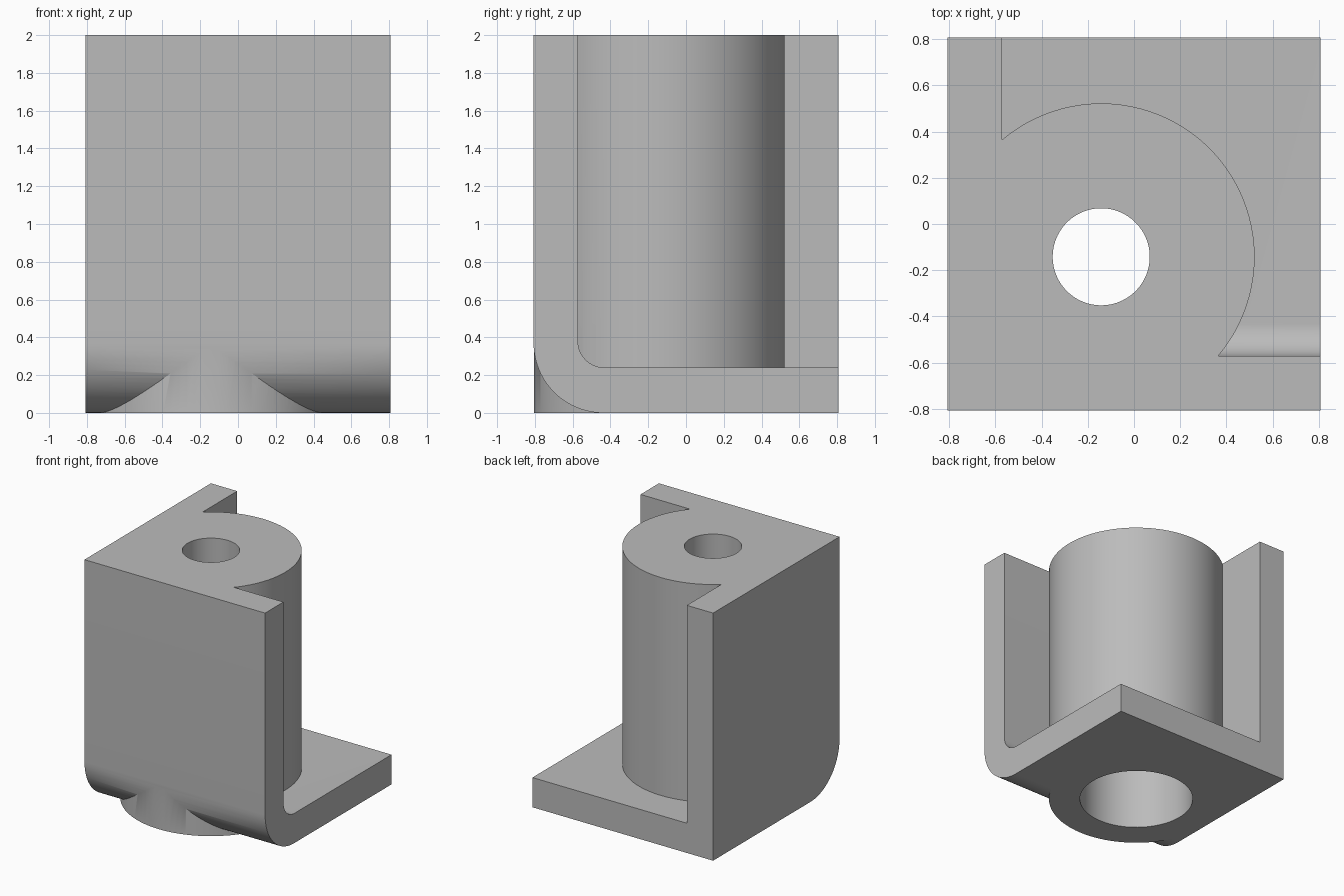
import bpy, bmesh, math

if "Cube" in bpy.data.objects:
    bpy.data.objects.remove(bpy.data.objects["Cube"], do_unlink=True)

HALF, TOP = 0.807, 2.0
WALL = 0.235                      # thickness of walls, floor and boss shell
INNER = WALL - HALF               # inner face of both walls
CX = CY = -0.142                  # boss axis
BOSS_R = 0.664

grey = bpy.data.materials.new("grey plastic")
grey.use_nodes = True
colour = (0.5, 0.5, 0.5, 1)
grey.diffuse_color = colour
grey.node_tree.nodes["Principled BSDF"].inputs["Base Color"].default_value = colour


def finish(name, bm):
    bmesh.ops.recalc_face_normals(bm, faces=bm.faces)
    mesh = bpy.data.meshes.new(name)
    bm.to_mesh(mesh)
    bm.free()
    mesh.materials.append(grey)
    obj = bpy.data.objects.new(name, mesh)
    bpy.context.collection.objects.link(obj)
    return obj


def rounded_block(name, x0, x1, y0, y1, z0, z1, radius, steps=24):
    """Block along x whose lower front edge is rounded."""
    profile = [(y1, z0), (y1, z1), (y0, z1)]
    for i in range(steps + 1):
        a = math.pi + math.pi / 2 * i / steps
        profile.append((y0 + radius + radius * math.cos(a),
                        z0 + radius + radius * math.sin(a)))
    bm = bmesh.new()
    face = bm.faces.new([bm.verts.new((x0, y, z)) for y, z in profile])
    out = bmesh.ops.extrude_face_region(bm, geom=[face])
    verts = [v for v in out["geom"] if isinstance(v, bmesh.types.BMVert)]
    bmesh.ops.translate(bm, verts=verts, vec=(x1 - x0, 0, 0))
    return finish(name, bm)


def cylinder(name, radius, z0, z1, sides=96):
    bm = bmesh.new()
    bmesh.ops.create_cone(bm, cap_ends=True, segments=sides, radius1=radius,
                          radius2=radius, depth=z1 - z0)
    bmesh.ops.translate(bm, verts=bm.verts, vec=(CX, CY, (z0 + z1) / 2))
    return finish(name, bm)


def combine(target, other, operation):
    mod = target.modifiers.new(operation.lower(), "BOOLEAN")
    mod.operation, mod.solver, mod.object = operation, "EXACT", other
    bpy.context.view_layer.objects.active = target
    bpy.ops.object.modifier_apply(modifier=mod.name)
    bpy.data.objects.remove(other, do_unlink=True)


# Two walls and a floor, left by cutting a pocket out of a rounded block
bracket = rounded_block("corner_bracket", -HALF, HALF, -HALF, HALF, 0, TOP, 0.37)
pocket = rounded_block("pocket_cutter", INNER, 1, INNER, 1, 0.24, 2.2, 0.14)
combine(bracket, pocket, "DIFFERENCE")

# Round boss through the full height
combine(bracket, cylinder("boss", BOSS_R, 0, TOP), "UNION")

# Wide bore from below and a small hole through the top
combine(bracket, cylinder("bore_cutter", BOSS_R - WALL, -0.2, TOP - WALL), "DIFFERENCE")
combine(bracket, cylinder("hole_cutter", 0.21, 1, 2.2), "DIFFERENCE")

bpy.ops.object.select_all(action="DESELECT")
bracket.select_set(True)
bpy.context.view_layer.objects.active = bracket
bpy.ops.object.shade_smooth_by_angle(angle=math.radians(30))
